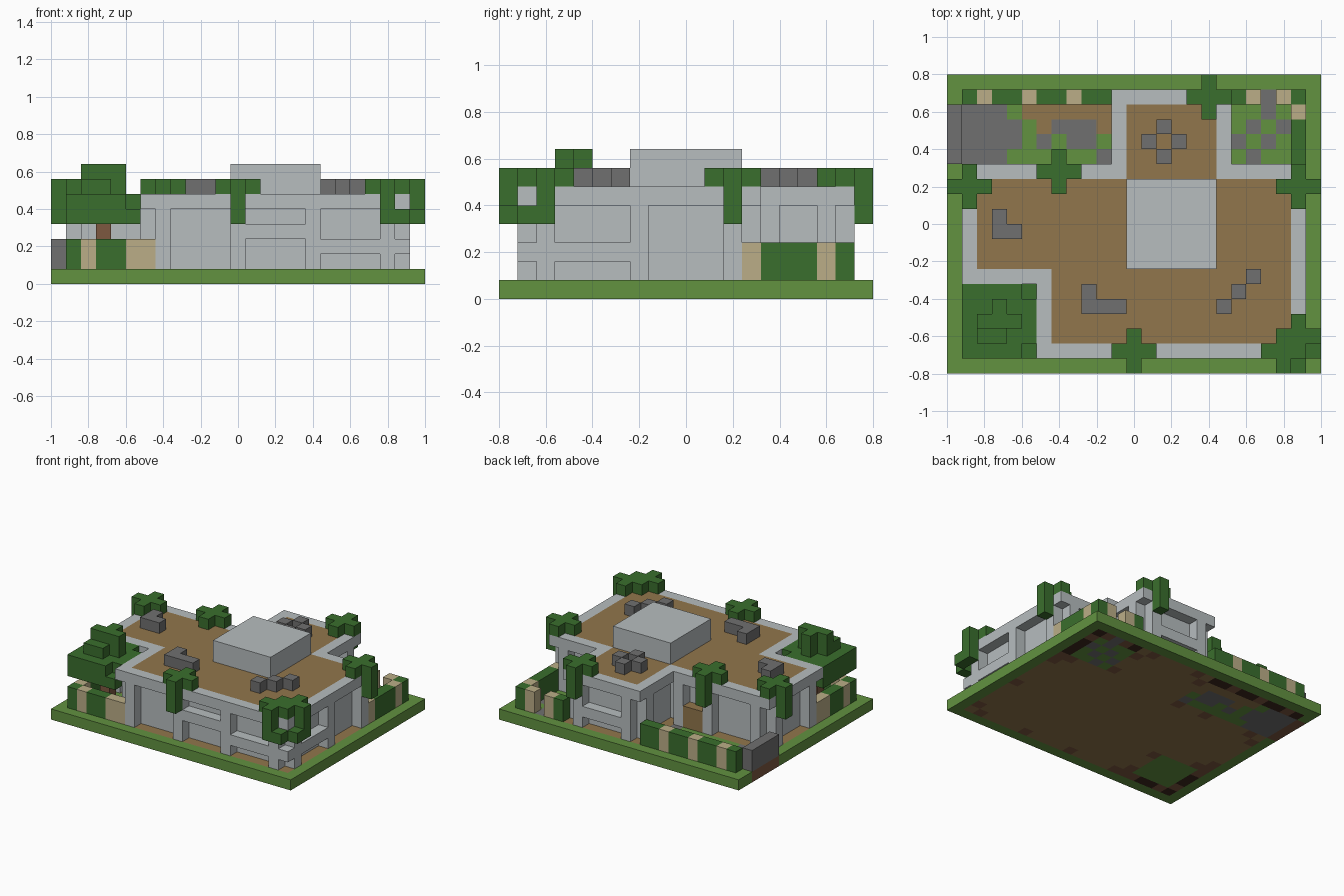
import bpy
import bmesh
from itertools import product
from mathutils import Vector

if "Cube" in bpy.data.objects:
    bpy.data.objects.remove(bpy.data.objects["Cube"])

UNIT = 0.08
ORIGIN = Vector((-1, -0.8, 0))
SIDES = [Vector(s) for s in ((1, 0, 0), (-1, 0, 0), (0, 1, 0), (0, -1, 0), (0, 0, 1), (0, 0, -1))]


def material(name, hex_colour):
    def linear(c):
        return c / 12.92 if c < 0.04045 else ((c + 0.055) / 1.055) ** 2.4
    rgb = [linear(b / 255) for b in bytes.fromhex(hex_colour)]
    m = bpy.data.materials.new(name)
    m.use_nodes = True
    m.diffuse_color = (*rgb, 1)
    m.node_tree.nodes["Principled BSDF"].inputs["Base Color"].default_value = (*rgb, 1)
    return m


grass = material("grass_green", "629240")
leaf = material("leaf_green", "3A6E2D")
wall = material("pale_grey", "B7BDBF")
stone = material("stone_grey", "707070")
wood = material("wood_brown", "91764C")
sand = material("sand_tan", "BBAE87")
bark = material("bark_brown", "7D5840")
soil = material("dark_soil", "3D281E")


def block(x0, x1, y0, y1, z0=0, z1=1):
    """All grid cells in a block."""
    return set(product(range(x0, x1), range(y0, y1), range(z0, z1)))


def raised(plan, z0, z1):
    """A ground plan extruded between two grid heights."""
    return {(c[0], c[1], z) for c in plan for z in range(z0, z1)}


def build(name, parts):
    """One object from {material: cells}, keeping only its outer faces."""
    cells = {c: n for n, group in enumerate(parts.values()) for c in group}
    bm = bmesh.new()
    cache = {}

    def vert(p):
        key = tuple(round(v * 2) for v in p)
        if key not in cache:
            cache[key] = bm.verts.new(ORIGIN + p * UNIT)
        return cache[key]

    for cell, index in cells.items():
        middle = Vector(cell) + Vector((0.5, 0.5, 0.5))
        for n in SIDES:
            if tuple(int(v) for v in Vector(cell) + n) in cells:
                continue
            u = Vector((n.y, n.z, n.x))
            v = n.cross(u)
            corners = [middle + (n + u * a + v * b) / 2
                       for a, b in ((1, 1), (-1, 1), (-1, -1), (1, -1))]
            face = bm.faces.new([vert(p) for p in corners])
            face.material_index = index
    mesh = bpy.data.meshes.new(name)
    bm.to_mesh(mesh)
    bm.free()
    for m in parts:
        mesh.materials.append(m)
    obj = bpy.data.objects.new(name, mesh)
    bpy.context.collection.objects.link(obj)
    return obj


# Building plan: front wing, long middle and back wing, with a one-cell rim
plan = block(6, 24, 1, 14) | block(1, 24, 6, 14) | block(11, 19, 1, 19)
core = {(x, y, 0) for x, y, _ in plan
        if all((x + a, y + b, 0) in plan for a in (-1, 0, 1) for b in (-1, 0, 1))}
rim = plan - core

# Pillars around the rim
pillars = {(x, 1, 0) for x in (7, 12, 17, 22)}
pillars |= {(23, y, 0) for y in (2, 7, 12)} | {(1, y, 0) for y in (7, 12)}
pillars |= {(6, 2, 0), (6, 5, 0), (2, 6, 0), (2, 13, 0), (7, 13, 0), (10, 13, 0), (22, 13, 0)}
pillars |= {(11, 17, 0), (12, 18, 0), (17, 18, 0), (18, 17, 0), (18, 14, 0)}

# Hedges with sandy posts
post_plan = {(x, 18, 0) for x in (2, 5, 8, 20, 22)}
post_plan |= {(23, 13, 0), (23, 17, 0), (2, 1, 0), (5, 1, 0), (6, 1, 0),
              (1, 2, 0), (1, 5, 0), (1, 6, 0)}
hedge_plan = block(1, 11, 18, 19) | block(19, 24, 18, 19) | block(23, 24, 14, 19)
hedge_plan |= block(1, 6, 1, 2) | block(1, 2, 1, 6)
hedge_plan -= post_plan | {(21, 18, 0)}

# Ground slab with floor, garden paths and bare earth
gate_plan = block(0, 1, 14, 18)
path = block(1, 5, 14, 18) - {(4, 14, 0), (4, 17, 0)}
path |= block(7, 10, 16, 17) | {(6, 15, 0), (8, 15, 0), (9, 15, 0), (10, 14, 0)}
path |= {(21, 18, 0), (21, 17, 0), (20, 16, 0), (22, 16, 0), (21, 15, 0), (19, 15, 0), (20, 14, 0)}
terrace = block(5, 11, 17, 18) | {(6, 16, 0), (10, 16, 0)} - path
build("ground", {
    grass: block(0, 25, 0, 20),
    wood: plan | terrace,
    stone: path,
    bark: pillars | post_plan | gate_plan,
    soil: hedge_plan,
})
build("hedge", {leaf: raised(hedge_plan, 1, 3), sand: raised(post_plan, 1, 3)})
build("gate_block", {stone: raised(gate_plan, 1, 3)})

# Walls, roof rim and window rails
rails = block(13, 17, 1, 2, 3, 4)
rails |= block(18, 24, 1, 2, 2, 3) | block(23, 24, 1, 7, 2, 3)
rails |= block(13, 17, 18, 19, 2, 3)
build("building", {
    wall: raised(core, 1, 5) | raised(pillars, 1, 5) | raised(rim, 5, 6) | rails,
    wood: raised(core, 5, 6) | block(8, 10, 13, 14, 1, 3),
})
build("roof_house", {wall: block(12, 18, 7, 13, 6, 8)})

# Stones lying on the roof
stone_sets = {
    "back": ((14, 16), (13, 15), (15, 15), (14, 14)),
    "left": ((3, 10), (3, 9), (4, 9)),
    "front": ((9, 5), (9, 4), (10, 4), (11, 4)),
    "right": ((20, 6), (19, 5), (18, 4)),
}
for side, spots in stone_sets.items():
    build("roof_stones_" + side, {stone: {(x, y, 6) for x, y in spots}})


def cross(x, y):
    return block(x - 1, x + 2, y, y + 1, 6, 7) | block(x, x + 1, y - 1, y + 2, 6, 7)


# Leafy crosses on the roof edge, with one frond hanging over the side
for name, x, y, dx, dy in (("front", 12, 1, 0, -1), ("right", 23, 12, 1, 0),
                           ("left", 1, 12, -1, 0), ("back", 17, 18, 0, 1),
                           ("garden", 7, 13, 0, 1)):
    frond = raised({(x + dx, y + dy)}, 4, 6)
    build("roof_plant_" + name, {leaf: cross(x, y) | frond})

# Double plant on the front corner
fronds = {(22, 0, 5), (22, 0, 4), (23, 0, 4), (24, 1, 4), (24, 2, 4), (24, 2, 5)}
build("roof_plant_corner", {leaf: cross(23, 2) | cross(22, 1) | fronds})

# Garden tree
crown = block(1, 6, 1, 6, 4, 6) - {(5, 5, 5), (5, 1, 5)}
crown |= block(2, 5, 3, 4, 6, 8) | block(3, 4, 4, 5, 6, 8) | block(2, 4, 2, 3, 6, 7)
build("tree", {bark: block(3, 4, 3, 4, 1, 4), leaf: crown})
